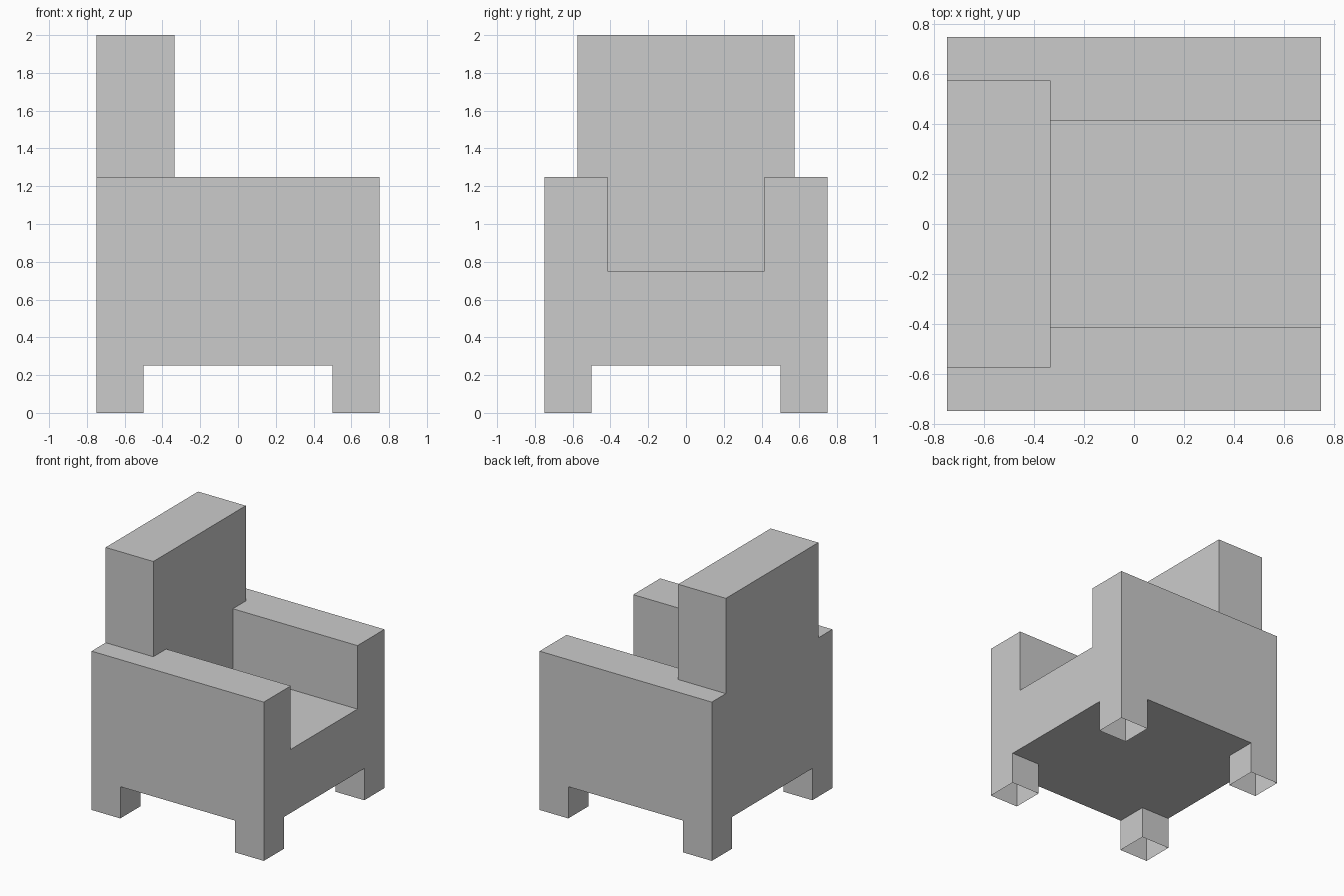
import bpy
import bmesh

if "Cube" in bpy.data.objects:
    bpy.data.objects.remove(bpy.data.objects["Cube"])

HALF = 0.75        # half width and depth of the chair
LEG = 0.25         # leg thickness and height
SEAT_Z = 0.75
ARM_Z = 1.25
ARM_IN = 0.415     # inner side of the armrests
BACK_X = -0.335    # front of the backrest
BACK_Y = 0.575     # half width of the backrest


def box(name, lo, hi):
    bm = bmesh.new()
    bmesh.ops.create_cube(bm, size=1)
    for v in bm.verts:
        v.co = [hi[i] if v.co[i] > 0 else lo[i] for i in range(3)]
    mesh = bpy.data.meshes.new(name)
    bm.to_mesh(mesh)
    bm.free()
    obj = bpy.data.objects.new(name, mesh)
    bpy.context.collection.objects.link(obj)
    return obj


# Seat block
chair = box("armchair", (-HALF, -HALF, LEG), (HALF, HALF, SEAT_Z))

# Backrest, armrests and legs, overlapping the seat block
parts = [box("backrest", (-HALF, -BACK_Y, 0.5), (BACK_X, BACK_Y, 2))]
for sy in (-1, 1):
    y0, y1 = sorted((sy * ARM_IN, sy * HALF))
    parts.append(box("armrest", (-HALF, y0, 0.5), (HALF, y1, ARM_Z)))
    for sx in (-1, 1):
        x0, x1 = sorted((sx * (HALF - LEG), sx * HALF))
        y0, y1 = sorted((sy * (HALF - LEG), sy * HALF))
        parts.append(box("leg", (x0, y0, 0), (x1, y1, 0.4)))

# Join everything into one continuous shell
for part in parts:
    mod = chair.modifiers.new(part.name, 'BOOLEAN')
    mod.operation = 'UNION'
    mod.solver = 'EXACT'
    mod.object = part
bpy.context.view_layer.update()
deps = bpy.context.evaluated_depsgraph_get()
shell = bpy.data.meshes.new_from_object(chair.evaluated_get(deps))
chair.modifiers.clear()
chair.data = shell
for part in parts:
    bpy.data.objects.remove(part)

# Tidy flat faces and leave the legs open underneath
bm = bmesh.new()
bm.from_mesh(shell)
bmesh.ops.remove_doubles(bm, verts=bm.verts, dist=1e-4)
bmesh.ops.dissolve_limit(bm, angle_limit=0.01, verts=bm.verts, edges=bm.edges)
soles = [f for f in bm.faces if all(v.co.z < 0.001 for v in f.verts)]
bmesh.ops.delete(bm, geom=soles, context='FACES')
bm.to_mesh(shell)
bm.free()
